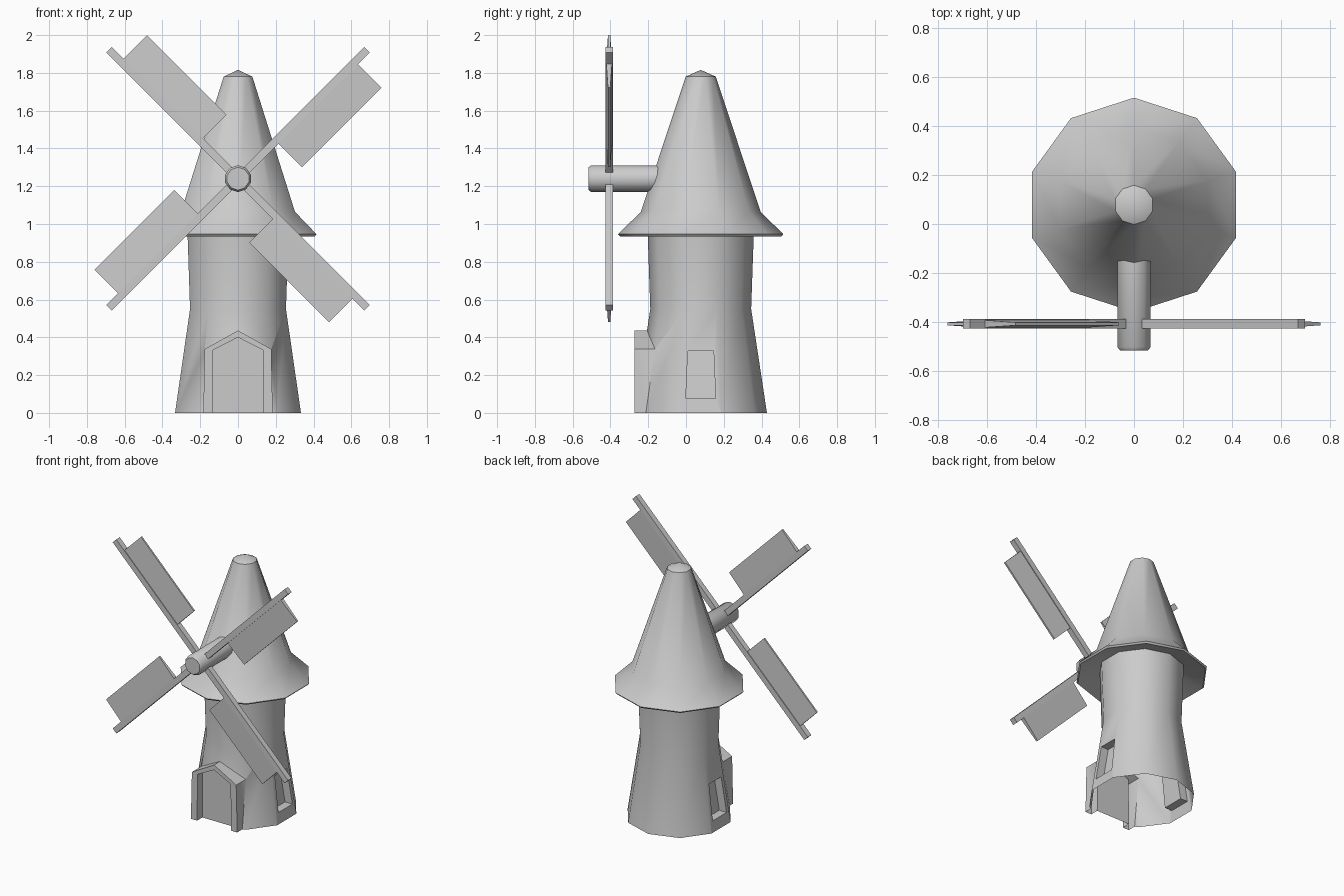
import bpy, bmesh
from math import sin, cos, pi, radians
from mathutils import Matrix, Vector

if "Cube" in bpy.data.objects:
    bpy.data.objects.remove(bpy.data.objects["Cube"])

CY = 0.078            # tower axis offset in y
HUB_Z, BLADE_Y = 1.24, -0.407


def make(name, bm, smooth=True):
    bmesh.ops.recalc_face_normals(bm, faces=bm.faces)
    me = bpy.data.meshes.new(name)
    bm.to_mesh(me)
    bm.free()
    ob = bpy.data.objects.new(name, me)
    bpy.context.collection.objects.link(ob)
    if smooth:
        smooth_by_angle(ob)
    return ob


def smooth_by_angle(ob):
    bpy.ops.object.select_all(action='DESELECT')
    bpy.context.view_layer.objects.active = ob
    ob.select_set(True)
    bpy.ops.object.shade_smooth_by_angle(angle=radians(40))


def lathe(profile, cap_start=False, cap_end=False, n=10):
    """Ten-sided turned form around z; radius 0 makes a point."""
    bm = bmesh.new()
    rings = []
    for r, z in profile:
        if r == 0:
            rings.append([bm.verts.new((0, 0, z))] * n)
        else:
            rings.append([bm.verts.new((r * cos(pi / 2 + 2 * pi * i / n),
                                        r * sin(pi / 2 + 2 * pi * i / n), z)) for i in range(n)])
    for a, b in zip(rings, rings[1:]):
        for i in range(n):
            j = (i + 1) % n
            bm.faces.new(list(dict.fromkeys((a[i], a[j], b[j], b[i]))))
    if cap_start:
        bm.faces.new(rings[0])
    if cap_end:
        bm.faces.new(rings[-1])
    return bm


def prism(lower, upper):
    """Closed solid between two matching outlines."""
    bm = bmesh.new()
    a = [bm.verts.new(p) for p in lower]
    b = [bm.verts.new(p) for p in upper]
    bm.faces.new(a)
    bm.faces.new(b)
    for i in range(len(a)):
        j = (i + 1) % len(a)
        bm.faces.new((a[i], a[j], b[j], b[i]))
    return bm


def boolean(target, tool, op):
    mod = target.modifiers.new(op, 'BOOLEAN')
    mod.operation, mod.object, mod.solver = op, tool, 'EXACT'
    bpy.context.view_layer.objects.active = target
    bpy.ops.object.modifier_apply(modifier=mod.name)
    bpy.data.objects.remove(tool)


def arch(w_bottom, w_shoulder, shoulder, apex, y):
    return [Vector(p) for p in ((-w_bottom, y, -0.05), (w_bottom, y, -0.05), (w_shoulder, y, shoulder),
                                (0, y, apex), (-w_shoulder, y, shoulder))]


# Tower, extended below ground and trimmed later
bm = lathe([(0.366, -0.1), (0.3505, 0), (0.267, 0.55), (0.282, 0.98)], True, True)
bmesh.ops.translate(bm, verts=bm.verts, vec=(0, CY, 0))
tower = make("tower", bm, False)

# Pointed door surround and its recess
outer, inner = (0.185, 0.176, 0.338, 0.436), (0.135, 0.132, 0.333, 0.4)
boolean(tower, make("door_surround", prism(arch(*outer, -0.272), arch(*outer, 0)), False), 'UNION')
boolean(tower, make("door_cut", prism(arch(*inner, -0.6), arch(*inner, -0.212)), False), 'DIFFERENCE')

# Window recess on each side, following the wall slope
for s in (-1, 1):
    outline = [(-0.079, 0.077), (0.079, 0.077), (0.068, 0.327), (-0.068, 0.327)]
    near = [(s * (0.275 - 0.145 * z), CY + y, z) for y, z in outline]
    far = [(s * 0.5, CY + y, z) for y, z in outline]
    boolean(tower, make("window_cut", prism(near, far), False), 'DIFFERENCE')

# Trim to ground; leave bottom and top open
bm = bmesh.new()
bm.from_mesh(tower.data)
bmesh.ops.bisect_plane(bm, geom=bm.verts[:] + bm.edges[:] + bm.faces[:],
                       plane_co=(0, 0, 0), plane_no=(0, 0, 1))
bmesh.ops.delete(bm, geom=[v for v in bm.verts if v.co.z < -1e-3], context='VERTS')
bmesh.ops.delete(bm, geom=[f for f in bm.faces if all(v.co.z > 0.97 for v in f.verts)],
                 context='FACES_ONLY')
bm.to_mesh(tower.data)
bm.free()
smooth_by_angle(tower)

# Flared roof with a thin lip and hollow underside
bm = lathe([(0.278, 0.98), (0.428, 0.935), (0.437, 0.946), (0.317, 1.065), (0.08, 1.78), (0, 1.816)])
bmesh.ops.translate(bm, verts=bm.verts, vec=(0, CY, 0))
make("roof", bm)

# Sail axle along y with a bevelled nose
bm = lathe([(0.071, 0.05), (0.071, 0.502), (0.06, 0.516)], True, True)
bmesh.ops.transform(bm, matrix=Matrix.Translation((0, 0, HUB_Z)) @ Matrix.Rotation(pi / 2, 4, 'X'),
                    verts=bm.verts)
make("axle", bm)

# Four arms, each with a wedge-shaped sail on its clockwise side
for k in range(4):
    place = Matrix.Translation((0, BLADE_Y, HUB_Z)) @ Matrix.Rotation(pi / 4 + k * pi / 2, 4, 'Y')
    t = 0.02
    arm_section = [(-t, -t), (t, -t), (t, t), (-t, t)]
    sail_section = [(0.015, -0.015), (0.196, -0.006), (0.196, 0.006), (0.015, 0.015)]
    for name, sec, z0, z1 in (("arm", arm_section, 0.03, 0.966), ("sail", sail_section, 0.282, 0.878)):
        bm = prism([(x, y, z0) for x, y in sec], [(x, y, z1) for x, y in sec])
        bmesh.ops.transform(bm, matrix=place, verts=bm.verts)
        make(f"{name}_{k + 1}", bm)
